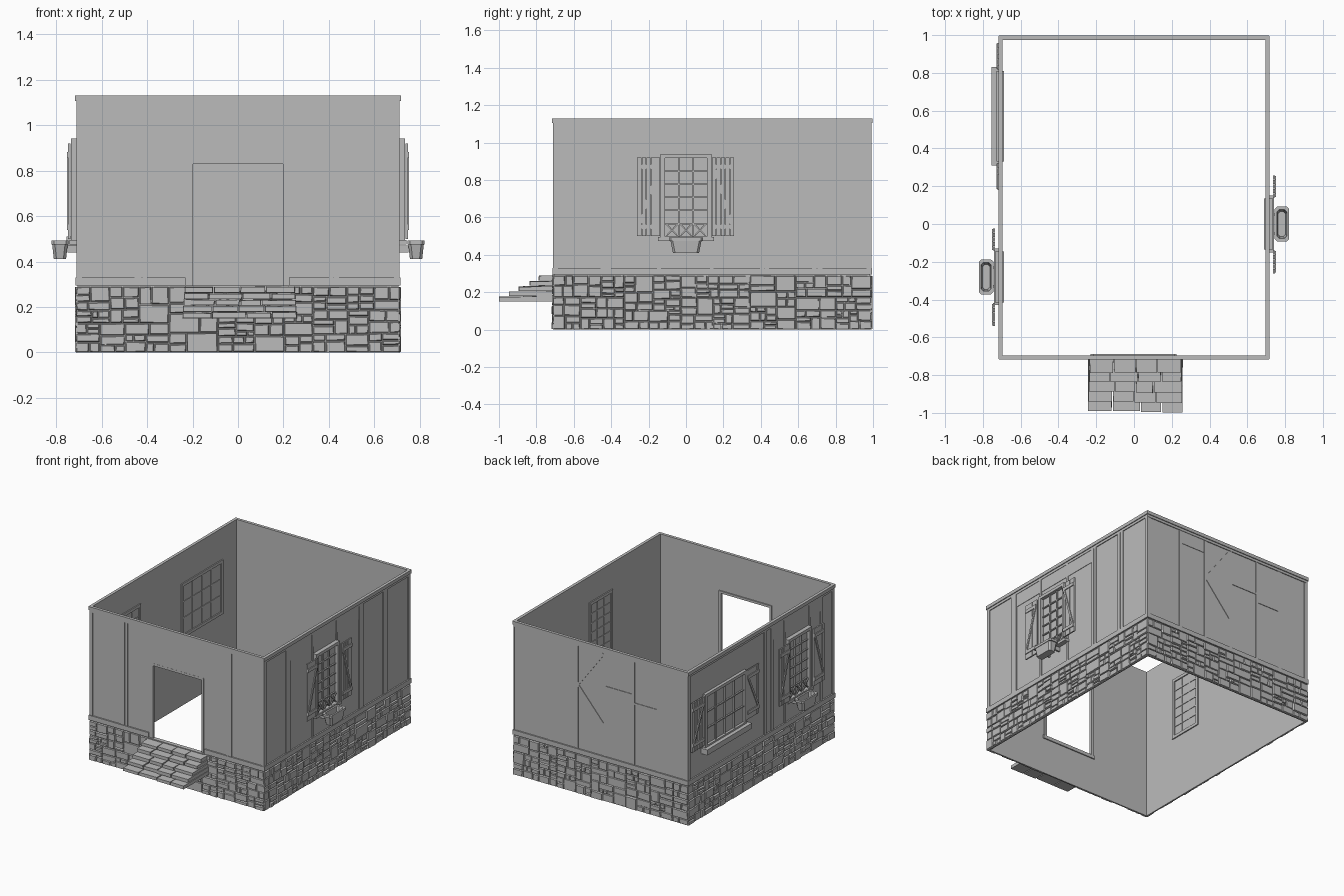
import bpy, bmesh, math, random
from mathutils import Vector

if "Cube" in bpy.data.objects:
    bpy.data.objects.remove(bpy.data.objects["Cube"])

random.seed(7)
grey = bpy.data.materials.new("plain grey")
grey.diffuse_color = (0.5, 0.5, 0.5, 1)
grey.use_nodes = True
grey.node_tree.nodes["Principled BSDF"].inputs["Base Color"].default_value = grey.diffuse_color

# wall frames: u runs along the wall, d is the distance out from its face
SIDES = {
    "front": lambda u, d, z: Vector((u, -0.705 - d, z)),
    "back": lambda u, d, z: Vector((u, 0.985 + d, z)),
    "right": lambda u, d, z: Vector((0.705 + d, u, z)),
    "left": lambda u, d, z: Vector((-0.705 - d, u, z)),
}
SPAN = {"front": (-0.705, 0.705), "back": (-0.705, 0.705),
        "right": (-0.705, 0.985), "left": (-0.705, 0.985)}


def hexa(bm, pts):
    """Six-sided solid: four base points, then four top points."""
    v = [bm.verts.new(p) for p in pts]
    for f in ((3, 2, 1, 0), (4, 5, 6, 7), (0, 1, 5, 4), (1, 2, 6, 5), (2, 3, 7, 6), (3, 0, 4, 7)):
        bm.faces.new([v[i] for i in f])


def slab(bm, side, u0, u1, z0, z1, d0, d1, inset=0.0, jit=0.0):
    P = SIDES[side]
    j = lambda: random.uniform(0, jit)
    base = [P(u0, d0, z0), P(u1, d0, z0), P(u1, d0, z1), P(u0, d0, z1)]
    i = inset
    top = [P(u0 + i + j(), d1, z0 + i + j()), P(u1 - i - j(), d1, z0 + i + j()),
           P(u1 - i - j(), d1, z1 - i - j()), P(u0 + i + j(), d1, z1 - i - j())]
    hexa(bm, base + top)


def bar(bm, side, a, b, w, d0, d1):
    """Flat bar from point a to point b (u, z) on a wall."""
    P = SIDES[side]
    a, b = Vector(a), Vector(b)
    t = (b - a).normalized()
    n = Vector((-t.y, t.x)) * w / 2
    c = [a - n, b - n, b + n, a + n]
    hexa(bm, [P(p.x, d0, p.y) for p in c] + [P(p.x, d1, p.y) for p in c])


def finish(bm, name):
    bmesh.ops.recalc_face_normals(bm, faces=bm.faces)
    me = bpy.data.meshes.new(name)
    bm.to_mesh(me)
    bm.free()
    ob = bpy.data.objects.new(name, me)
    me.materials.append(grey)
    bpy.context.collection.objects.link(ob)
    return ob


# wall shells, open above and below, with the doorway left free
for side, (a, b) in SPAN.items():
    bm = bmesh.new()
    if side == "front":
        slab(bm, side, a, -0.2, 0, 1.125, -0.01, 0)
        slab(bm, side, 0.2, b, 0, 1.125, -0.01, 0)
        slab(bm, side, -0.2, 0.2, 0, 0.29, -0.01, 0)
        slab(bm, side, -0.2, 0.2, 0.83, 1.125, -0.01, 0)
    else:
        slab(bm, side, a, b, 0, 1.125, -0.01, 0)
    finish(bm, side + "_wall")


# stone base: each wall strip is split at random into uneven blocks
def split(u0, u1, z0, z1, out):
    w, h = u1 - u0, z1 - z0
    limit = random.uniform(0.05, 0.12)
    if w > max(limit * 1.3, h * 1.6):
        m = u0 + w * random.uniform(0.35, 0.65)
        split(u0, m, z0, z1, out)
        split(m, u1, z0, z1, out)
    elif h > limit * 0.8:
        m = z0 + h * random.uniform(0.35, 0.65)
        split(u0, u1, z0, m, out)
        split(u0, u1, m, z1, out)
    else:
        out.append((u0, u1, z0, z1))


for side, (a, b) in SPAN.items():
    bm = bmesh.new()
    blocks = []
    split(a - 0.008, b + 0.008, 0, 0.29, blocks)
    for u0, u1, z0, z1 in blocks:
        slab(bm, side, u0 + 0.001, u1 - 0.001, z0 + 0.001, z1 - 0.001, -0.002,
             random.uniform(0.005, 0.013), 0.002, 0.004)
    finish(bm, side + "_stone_base")

# timber framing: rails, posts and headers
POSTS = {
    "front": [(-0.455, -0.425), (-0.42, -0.40), (0.40, 0.42), (0.422, 0.445)],
    "right": [(-0.457, -0.40), (-0.155, -0.135), (0.127, 0.147), (0.395, 0.42), (0.423, 0.445),
              (0.675, 0.698), (0.702, 0.73)],
    "back": [(-0.48, -0.455), (-0.275, -0.255), (-0.04, -0.02), (0.185, 0.205), (0.40, 0.425)],
    "left": [(-0.58, -0.55), (-0.435, -0.415), (-0.145, -0.125), (0.0, 0.025), (0.08, 0.105)],
}
HEADERS = {"front": (-0.4, 0.4), "right": (-0.4, 0.395), "left": (-0.55, 0.0), "back": (0.2, 0.41)}
for side, (a, b) in SPAN.items():
    bm = bmesh.new()
    depth = 0.004 if side == "back" else 0.006
    slab(bm, side, a - 0.01, b + 0.01, 1.105, 1.13, -0.01, 0.012)
    slab(bm, side, a - 0.006, b + 0.006, 1.087, 1.105, 0, 0.006)
    if side == "front":
        slab(bm, side, a - 0.01, -0.23, 0.295, 0.33, 0, 0.01)
        slab(bm, side, 0.225, b + 0.01, 0.295, 0.33, 0, 0.01)
    else:
        slab(bm, side, a - 0.01, b + 0.01, 0.295, 0.33, 0, 0.01)
    for p, q in POSTS[side] + [(a - 0.006, a + 0.02), (b - 0.02, b + 0.006)]:
        slab(bm, side, p, q, 0.33, 1.087, 0, depth)
    h0, h1 = HEADERS[side]
    slab(bm, side, h0, h1, 0.99, 1.087, 0, 0.003)
    finish(bm, side + "_timbers")

# braces on the back wall
bm = bmesh.new()
bar(bm, "back", (0.19, 0.80), (-0.02, 0.56), 0.015, 0, 0.004)
bar(bm, "back", (0.19, 0.80), (-0.02, 1.08), 0.015, 0, 0.004)
bar(bm, "back", (-0.04, 0.84), (-0.255, 0.84), 0.015, 0, 0.004)
bar(bm, "back", (-0.275, 0.78), (-0.455, 0.78), 0.015, 0, 0.004)
finish(bm, "back_braces")

# door lining
bm = bmesh.new()
slab(bm, "front", -0.215, -0.197, 0.29, 0.845, -0.018, 0.001)
slab(bm, "front", 0.197, 0.215, 0.29, 0.845, -0.018, 0.001)
slab(bm, "front", -0.215, 0.215, 0.828, 0.845, -0.018, 0.001)
slab(bm, "front", -0.23, 0.225, 0.27, 0.295, -0.018, 0.012)
finish(bm, "door_frame")

# front steps: five courses of stone blocks
bm = bmesh.new()
for i in range(5):
    z0, z1 = 0.15 + i * 0.028, 0.15 + (i + 1) * 0.028
    depth = 0.294 - i * 0.052
    edge = 0.245 - 0.002 * i
    cuts = [-edge] + [-edge + (k + random.uniform(-0.25, 0.25)) * 0.125 for k in (1, 2, 3)] + [edge + 0.015]
    for u0, u1 in zip(cuts, cuts[1:]):
        slab(bm, "front", u0 + 0.0015, u1 - 0.0015, z0, z1 - random.uniform(0, 0.003),
             0, depth - random.uniform(0, 0.008), 0.001, 0.002)
finish(bm, "front_steps")


# windows: frame, pane, glazing bars, lattice and plank shutters
def window(name, side, c, half, z0, z1, cols, rows, out):
    bm = bmesh.new()
    t = 0.022
    for d0, d1 in ((0, out), (-0.018, -0.008)):
        slab(bm, side, c - half, c - half + t, z0, z1, d0, d1)
        slab(bm, side, c + half - t, c + half, z0, z1, d0, d1)
        slab(bm, side, c - half + t, c + half - t, z1 - t, z1, d0, d1)
        slab(bm, side, c - half + t, c + half - t, z0, z0 + t, d0, d1)
    finish(bm, name + "_frame")
    bm = bmesh.new()
    u0, w = c - half + t, 2 * (half - t)
    b0, h = z0 + t, z1 - z0 - 2 * t
    slab(bm, side, u0, u0 + w, b0, b0 + h, 0, 0.004)
    for d0, d1 in ((0.004, 0.014), (-0.014, -0.009)):
        for k in range(1, cols):
            x = u0 + w * k / cols
            slab(bm, side, x - 0.004, x + 0.004, b0, b0 + h, d0, d1)
        for k in range(1, rows):
            z = b0 + h * k / rows
            slab(bm, side, u0, u0 + w, z - 0.004, z + 0.004, d0, d1)
    finish(bm, name + "_glazing")


def shutter(name, side, u0, u1, z0, z1, d, flip):
    bm = bmesh.new()
    n = 5
    w = (u1 - u0) / n
    for k in range(n):
        slab(bm, side, u0 + k * w + 0.001, u0 + (k + 1) * w - 0.001, z0, z1, d, d + 0.01)
    za, zb = z0 + 0.05, z1 - 0.05
    for z in (za, zb):
        slab(bm, side, u0 + 0.005, u1 - 0.005, z - 0.012, z + 0.012, d + 0.01, d + 0.016)
    ends = (u0 + 0.012, u1 - 0.012)[::-1 if flip else 1]
    bar(bm, side, (ends[0], za), (ends[1], zb), 0.015, d + 0.01, d + 0.016)
    finish(bm, name)


def flower_box(name, side, c):
    """Tapered open trough with a rim."""
    bm = bmesh.new()
    P = SIDES[side]
    rings = []
    for hu, hd, z in ((0.07, 0.027, 0.41), (0.083, 0.034, 0.475), (0.092, 0.038, 0.475),
                      (0.092, 0.038, 0.492), (0.076, 0.026, 0.492), (0.066, 0.02, 0.43)):
        r = 0.012
        pts = []
        for su, sd in ((1, 1), (-1, 1), (-1, -1), (1, -1)):
            pair = [(su * hu, sd * (hd - r)), (su * (hu - r), sd * hd)]
            pts += pair if su * sd > 0 else pair[::-1]
        rings.append([bm.verts.new(P(c + u, 0.078 + d, z)) for u, d in pts])
    for lo, hi in zip(rings, rings[1:]):
        for k in range(8):
            bm.faces.new((lo[k], lo[(k + 1) % 8], hi[(k + 1) % 8], hi[k]))
    bm.faces.new(rings[0])
    bm.faces.new(rings[-1])
    for s in (-0.05, 0.05):
        slab(bm, side, c + s - 0.006, c + s + 0.006, 0.44, 0.47, 0, 0.045)
    finish(bm, name)


for side, c in (("right", 0.0), ("left", -0.28)):
    window(side + "_window", side, c, 0.135, 0.475, 0.94, 3, 6, 0.03)
    bm = bmesh.new()
    for k in (-1, 0, 1):
        u = c + k * 0.075
        for s in (-1, 1):
            bar(bm, side, (u - s * 0.03, 0.50), (u + s * 0.03, 0.565), 0.007, 0.014, 0.022)
    slab(bm, side, c - 0.15, c + 0.15, 0.475, 0.495, 0, 0.036)
    finish(bm, side + "_window_lattice")
    shutter(side + "_shutter_a", side, c - 0.262, c - 0.138, 0.50, 0.92, 0.032, False)
    shutter(side + "_shutter_b", side, c + 0.138, c + 0.258, 0.50, 0.92, 0.032, True)
    flower_box(side + "_flower_box", side, c)

# wide window with a deep sill on the left wall
window("wide_window", "left", 0.57, 0.24, 0.50, 0.90, 4, 3, 0.022)
shutter("wide_shutter_a", "left", 0.18, 0.325, 0.53, 0.89, 0.008, False)
shutter("wide_shutter_b", "left", 0.815, 0.96, 0.53, 0.89, 0.008, True)
bm = bmesh.new()
slab(bm, "left", 0.31, 0.83, 0.47, 0.51, 0, 0.05)
finish(bm, "wide_window_sill")
